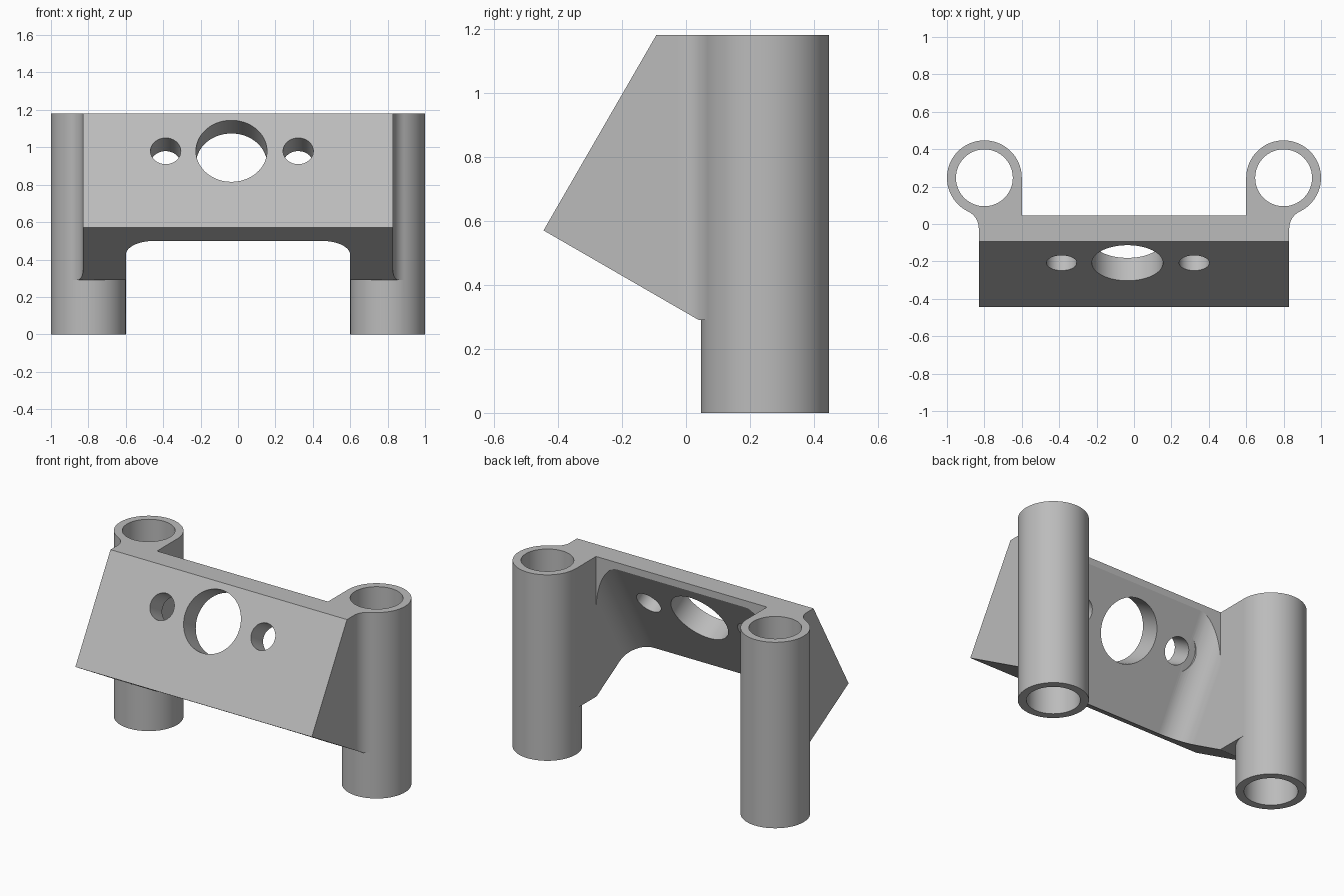
import bpy, bmesh, math
from mathutils import Vector

cube = bpy.data.objects.get("Cube")
if cube:
    bpy.data.objects.remove(cube, do_unlink=True)

grey = bpy.data.materials.new("plain grey")
grey.use_nodes = True
colour = (0.5, 0.5, 0.5, 1)
grey.diffuse_color = colour
grey.node_tree.nodes["Principled BSDF"].inputs["Base Color"].default_value = colour

HEIGHT, FOOT = 1.18, 0.29            # tube height, underside of the bracket
TUBE_X, TUBE_Y, TUBE_R, BORE_R = 0.8, 0.247, 0.2, 0.152
HALF_W, WALL_X, BACK_Y = 0.83, 0.6, 0.045
X, Y, Z = Vector((1, 0, 0)), Vector((0, 1, 0)), Vector((0, 0, 1))
UP = Vector((0, math.sin(math.radians(30)), math.cos(math.radians(30))))  # along the sloped plate
INTO = Vector((0, UP.z, -UP.y))                                           # through the plate
NOSE = Vector((0, -0.445, 0.57))
PLATE = 0.141


def prism(name, points, origin, a, b, along):
    """Extrude a 2D outline, drawn on axes a and b, by the vector along."""
    bm = bmesh.new()
    face = bm.faces.new([bm.verts.new(origin + a * p + b * q) for p, q in points])
    top = bmesh.ops.extrude_face_region(bm, geom=[face])
    verts = [v for v in top["geom"] if isinstance(v, bmesh.types.BMVert)]
    bmesh.ops.translate(bm, verts=verts, vec=along)
    bmesh.ops.recalc_face_normals(bm, faces=bm.faces)
    mesh = bpy.data.meshes.new(name)
    bm.to_mesh(mesh)
    bm.free()
    mesh.materials.append(grey)
    obj = bpy.data.objects.new(name, mesh)
    bpy.context.collection.objects.link(obj)
    return obj


def arc(cx, cy, r, start, end, steps):
    angles = [math.radians(start + (end - start) * i / steps) for i in range(steps + 1)]
    return [(cx + r * math.cos(t), cy + r * math.sin(t)) for t in angles]


def circle(r, steps=72):
    return arc(0, 0, r, 0, 360, steps)[:-1]


def mirrored(half):
    return half + [(-x, y) for x, y in reversed(half)]


def combine(target, other, operation):
    """Apply a boolean, then discard the helper."""
    mod = target.modifiers.new("combine", "BOOLEAN")
    mod.operation, mod.solver, mod.object = operation, "EXACT", other
    bpy.context.view_layer.update()
    graph = bpy.context.evaluated_depsgraph_get()
    mesh = bpy.data.meshes.new_from_object(target.evaluated_get(graph))
    target.modifiers.clear()
    target.data = mesh
    bpy.data.objects.remove(other, do_unlink=True)


# Bracket body: plan outline with outer fillets, trimmed to the side profile
fillet = 0.1
dx = HALF_W + fillet - TUBE_X
dy = math.sqrt((TUBE_R + fillet) ** 2 - dx ** 2)
meet = math.degrees(math.atan2(dy, -dx))
half_plan = [(WALL_X, BACK_Y), (WALL_X, TUBE_Y), (TUBE_X, TUBE_Y)]
half_plan += arc(HALF_W + fillet, TUBE_Y - dy, fillet, meet, 180, 12)
half_plan += [(HALF_W, -0.6)]
bracket = prism("tube_bracket", mirrored(half_plan), Vector((0, 0, 0.1)), X, Y, Z * 1.3)
side = [(NOSE.y + (HEIGHT - NOSE.z) * UP.y / UP.z, HEIGHT), (NOSE.y, NOSE.z),
        (NOSE.y + (NOSE.z - FOOT) * INTO.y / UP.y, FOOT), (0.6, FOOT), (0.6, HEIGHT)]
combine(bracket, prism("side_trim", side, X * -1.2, Y, Z, X * 2.4), "INTERSECT")

# Rounded pocket behind the sloped plate
r = 0.15
half_pocket = [(WALL_X, 1)] + arc(WALL_X - r, r, r, 0, -90, 16)
start = NOSE + INTO * PLATE - UP * 0.8
combine(bracket, prism("pocket", mirrored(half_pocket), start, X, INTO, UP * 2.2), "DIFFERENCE")

# Tubes with through bores
for s in (-1, 1):
    base = Vector((s * TUBE_X, TUBE_Y, 0))
    combine(bracket, prism("tube", circle(TUBE_R), base, X, Y, Z * HEIGHT), "UNION")
for s in (-1, 1):
    base = Vector((s * TUBE_X, TUBE_Y, -0.1))
    combine(bracket, prism("bore", circle(BORE_R), base, X, Y, Z * (HEIGHT + 0.2)), "DIFFERENCE")

# Holes through the plate, with clearance behind the small ones
centre = NOSE + UP * ((0.98 - NOSE.z) / UP.z)
for x, radius, clearance in ((-0.035, 0.19, 0), (-0.387, 0.081, 0.125), (0.322, 0.081, 0.125)):
    at = centre + X * x
    combine(bracket, prism("hole", circle(radius), at - INTO * 0.1, X, UP, INTO * 0.45), "DIFFERENCE")
    if clearance:
        combine(bracket, prism("clearance", circle(clearance), at + INTO * (PLATE + 0.0005),
                               X, UP, INTO * 0.25), "DIFFERENCE")

# Smooth curved walls, crisp edges
bpy.ops.object.select_all(action="DESELECT")
bracket.select_set(True)
bpy.context.view_layer.objects.active = bracket
bpy.ops.object.shade_smooth_by_angle(angle=math.radians(25))
weighted = bracket.modifiers.new("flat face normals", "WEIGHTED_NORMAL")
weighted.keep_sharp = True
